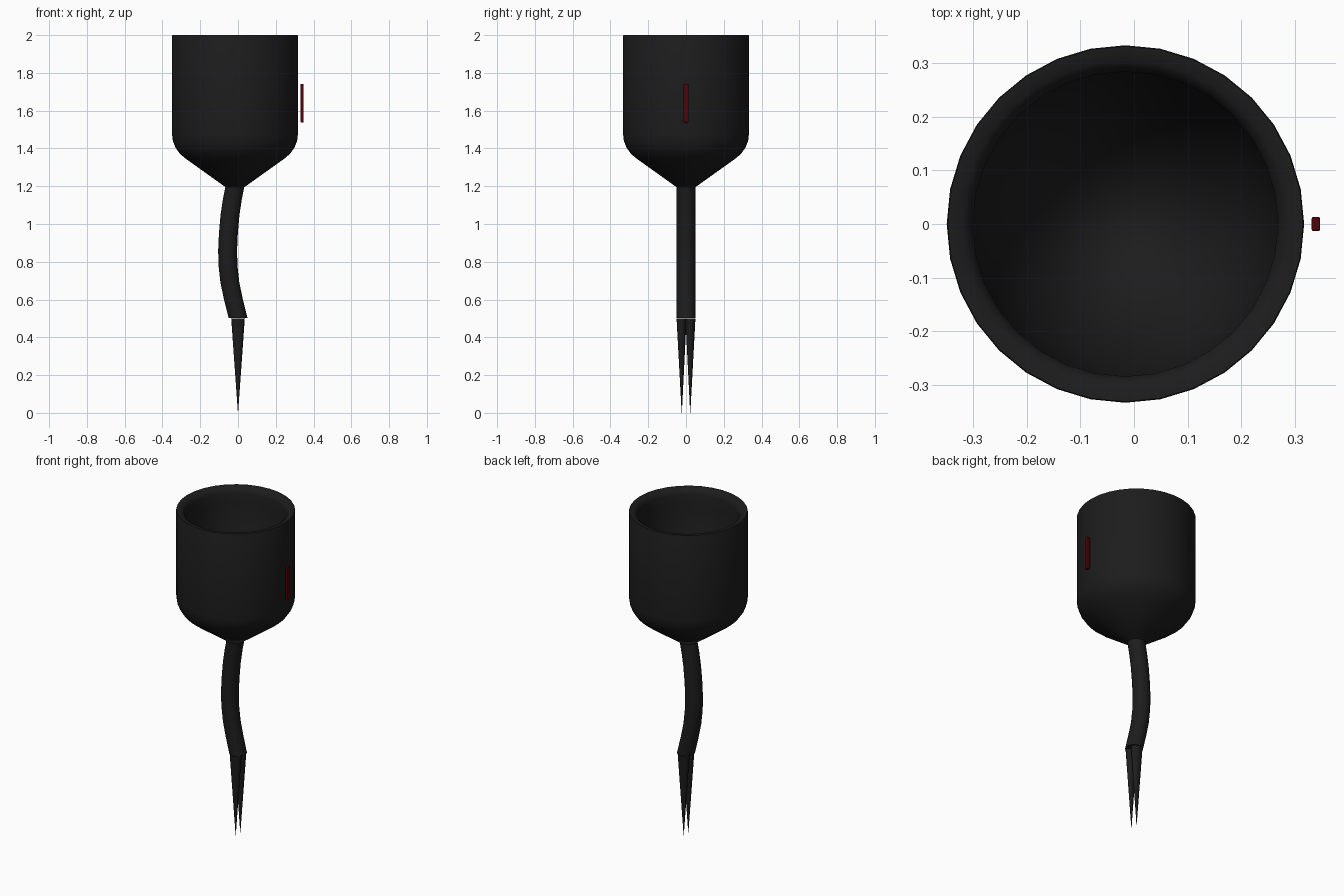
import bpy, bmesh, math
from mathutils import Vector

if "Cube" in bpy.data.objects:
    bpy.data.objects.remove(bpy.data.objects["Cube"])


def material(name, rgb):
    m = bpy.data.materials.new(name)
    m.diffuse_color = (*rgb, 1)
    m.use_nodes = True
    m.node_tree.nodes["Principled BSDF"].inputs["Base Color"].default_value = m.diffuse_color
    return m


black = material("matte_black", (0.012, 0.012, 0.012))
red = material("dark_red", (0.08, 0.001, 0.002))


def loft(name, rings, sides, mat):
    """Skin horizontal elliptical rings given as (cx, cy, rx, ry, z)."""
    bm = bmesh.new()
    loops = []
    for cx, cy, rx, ry, z in rings:
        loops.append([bm.verts.new((cx + rx * math.cos(2 * math.pi * i / sides),
                                    cy + ry * math.sin(2 * math.pi * i / sides), z))
                      for i in range(sides)])
    for a, b in zip(loops, loops[1:]):
        for i in range(sides):
            j = (i + 1) % sides
            bm.faces.new((a[i], a[j], b[j], b[i]))
    bm.faces.new(loops[0])
    bm.faces.new(loops[-1])
    bmesh.ops.recalc_face_normals(bm, faces=bm.faces)
    me = bpy.data.meshes.new(name)
    bm.to_mesh(me)
    bm.free()
    ob = bpy.data.objects.new(name, me)
    bpy.context.collection.objects.link(ob)
    me.materials.append(mat)
    bpy.ops.object.select_all(action='DESELECT')
    ob.select_set(True)
    bpy.context.view_layer.objects.active = ob
    bpy.ops.object.shade_smooth_by_angle(angle=math.radians(60))
    return ob


# Hollow cup: up the outside, over the rounded lip, down into a tapering bowl
CX = -0.016
outer = [(0.05, 1.195), (0.26, 1.345), (0.292, 1.372), (0.315, 1.405), (0.329, 1.44),
         (0.333, 1.475), (0.333, 1.995), (0.331, 2.0)]
lip = [(0.305, 1.998), (0.29, 1.985)]
bowl = [(0.284 * math.cos(t), 1.965 - 0.56 * math.sin(t))
        for t in (math.radians(86) * i / 12 for i in range(13))]
loft("cup", [(CX, 0, r, r, z) for r, z in outer + lip + bowl], 32, black)

# Curved stem
path = [(0.0, 0.503), (-0.024, 0.6), (-0.043, 0.69), (-0.053, 0.78), (-0.055, 0.86),
        (-0.051, 0.95), (-0.042, 1.05), (-0.03, 1.13), (CX, 1.2)]
loft("stem", [(x, 0, 0.05, 0.05, z) for x, z in path], 24, black)

# Pair of pointed tines
for side, label in ((-1, "front"), (1, "back")):
    loft("tine_" + label, [(0, side * 0.0235, 0.036, 0.0265, 0.5),
                           (0, side * 0.0225, 0.0005, 0.0005, 0.0)], 16, black)

# Small red bar floating just off the right side of the cup
bpy.ops.mesh.primitive_cube_add(size=1, location=(0.339, 0, 1.64))
bar = bpy.context.object
bar.name = "red_bar"
bar.scale = (0.016, 0.026, 0.204)
bpy.ops.object.transform_apply(location=False, rotation=False, scale=True)
bar.data.materials.append(red)
bev = bar.modifiers.new("soft_edges", 'BEVEL')
bev.width = 0.003
bev.segments = 2
